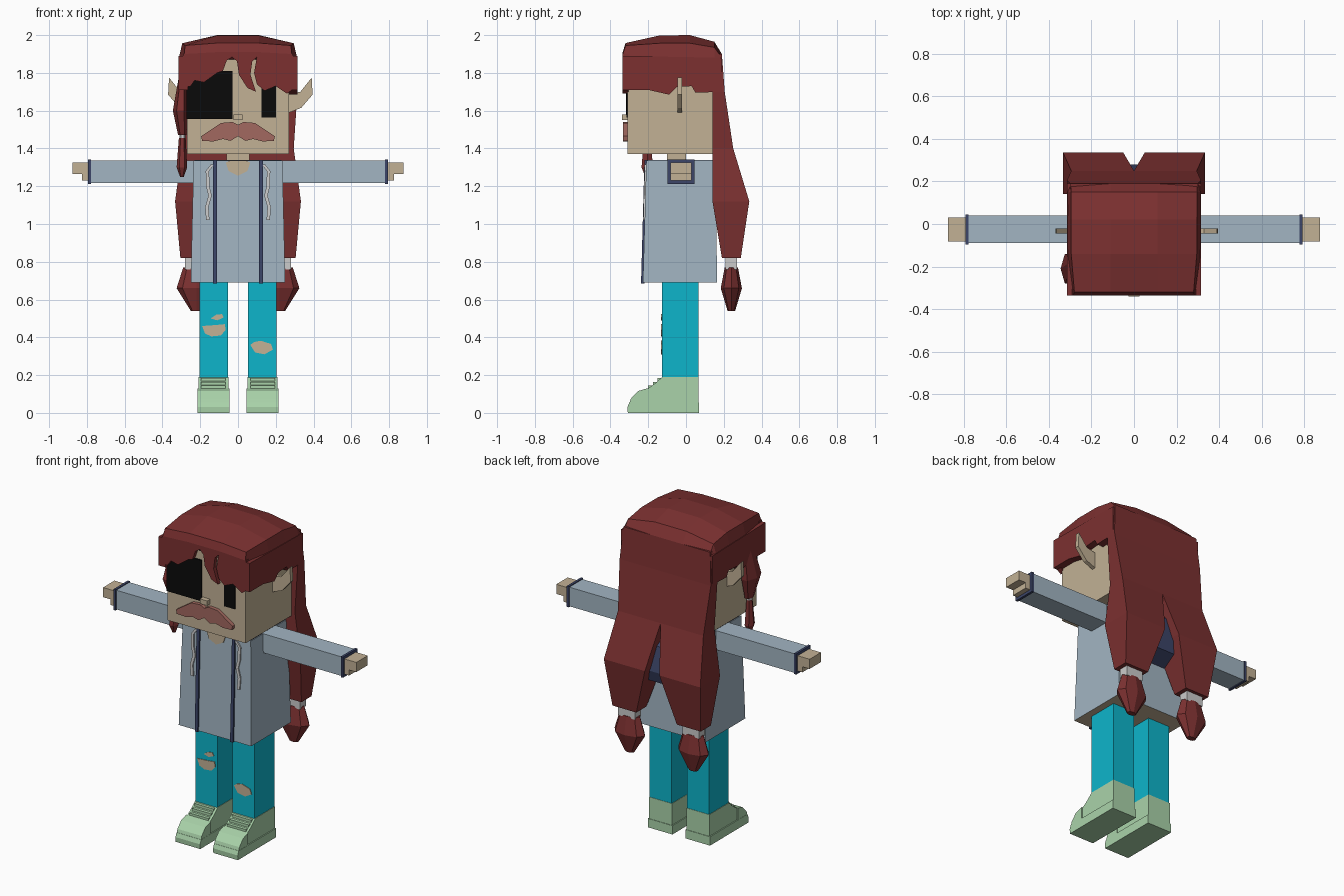
import bpy, bmesh, math

if "Cube" in bpy.data.objects:
    bpy.data.objects.remove(bpy.data.objects["Cube"], do_unlink=True)


def material(name, r, g, b):
    m = bpy.data.materials.new(name)
    m.use_nodes = True
    m.diffuse_color = (r, g, b, 1)
    bsdf = next(n for n in m.node_tree.nodes if n.type == 'BSDF_PRINCIPLED')
    bsdf.inputs["Base Color"].default_value = (r, g, b, 1)
    return m


HAIR = material("dark red hair", .2, .03, .03)
SKIN = material("tan skin", .54, .44, .3)
SHIRT = material("grey blue cloth", .36, .46, .54)
NAVY = material("navy trim", .045, .06, .14)
CYAN = material("cyan trousers", .004, .46, .6)
MINT = material("mint shoes", .4, .65, .4)
BLACK = material("black", .003, .003, .003)
ROSE = material("rose brown moustache", .36, .14, .115)
WHITE = material("light grey cord", .6, .6, .6)


def loft(name, rings, mat):
    """Skin a stack of equal rings and close both ends."""
    bm = bmesh.new()
    loops = [[bm.verts.new(p) for p in ring] for ring in rings]
    n = len(loops[0])
    for a, b in zip(loops, loops[1:]):
        for i in range(n):
            j = (i + 1) % n
            bm.faces.new((a[i], a[j], b[j], b[i]))
    bm.faces.new(loops[0][::-1])
    bm.faces.new(loops[-1])
    bmesh.ops.recalc_face_normals(bm, faces=bm.faces)
    me = bpy.data.meshes.new(name)
    bm.to_mesh(me)
    bm.free()
    me.materials.append(mat)
    ob = bpy.data.objects.new(name, me)
    bpy.context.collection.objects.link(ob)
    return ob


def rect(x0, x1, y0, y1, z):
    return [(x0, y0, z), (x1, y0, z), (x1, y1, z), (x0, y1, z)]


def box(name, x0, x1, y0, y1, z0, z1, mat):
    return loft(name, [rect(x0, x1, y0, y1, z0), rect(x0, x1, y0, y1, z1)], mat)


def plate(name, pts, y0, y1, mat):
    """Outline in x, z pushed along y."""
    return loft(name, [[(x, y, z) for x, z in pts] for y in (y0, y1)], mat)


def side_plate(name, pts, x0, x1, mat):
    """Outline in y, z pushed along x."""
    return loft(name, [[(x, y, z) for y, z in pts] for x in (x0, x1)], mat)


def gem(name, rings, mat, sides=8):
    """Rings of (cx, cy, z, rx, ry)."""
    ang = [2 * math.pi * i / sides for i in range(sides)]
    return loft(name, [[(cx + rx * math.cos(a), cy + ry * math.sin(a), z) for a in ang]
                       for cx, cy, z, rx, ry in rings], mat)


def mirrored(ob, name):
    """Copy an object across the x = 0 plane."""
    me = ob.data.copy()
    for v in me.vertices:
        v.co.x *= -1
    me.flip_normals()
    twin = bpy.data.objects.new(name, me)
    bpy.context.collection.objects.link(twin)
    return twin


def pair(part, build, *args):
    ob = build("left_" + part, *args)
    mirrored(ob, "right_" + part)
    return ob


# Head and neck
box("head", -.27, .27, -.31, .14, 1.37, 1.89, SKIN)
box("neck", -.06, .06, -.1, 0, 1.3, 1.38, SKIN)
box("nose", -.025, .025, -.34, -.3, 1.55, 1.58, SKIN)
box("eye_patch", -.272, -.03, -.318, -.309, 1.555, 1.81, BLACK)
box("left_eye", .125, .2, -.316, -.308, 1.565, 1.75, BLACK)
half = [(0, 1.525), (.03, 1.54), (.09, 1.535), (.15, 1.495), (.195, 1.465), (.19, 1.44),
        (.13, 1.437), (.08, 1.45), (.04, 1.44), (0, 1.465)]
plate("moustache", half + [(-x, z) for x, z in half[-2:0:-1]], -.333, -.305, ROSE)

# Pointed ears, the right one shorter
ear = [(.26, 1.685), (.33, 1.7), (.39, 1.775), (.395, 1.685), (.335, 1.615), (.26, 1.585)]
plate("left_ear", ear, -.045, -.02, SKIN)
plate("right_ear", [(.025 - x, z) for x, z in ear], -.045, -.02, SKIN)

# Hair cap: arches from front to back
arches = []
for y, w, edge, top in [(-.335, .285, 1.9, 1.91), (-.32, .28, 1.945, 1.958), (-.14, .295, 1.957, 1.998),
                        (.02, .295, 1.957, 2), (.15, .295, 1.935, 1.965), (.19, .295, 1.88, 1.9)]:
    right = [(-w - .02, y, 1.86), (-w, y, edge), (-.11, y, top)]
    arches.append(right + [(-x, y, z) for x, y, z in right[::-1]])
for ring in arches[:2]:
    for k in (0, -1):
        ring[k] = (math.copysign(.29, ring[k][0]), ring[k][1], 1.885)
for ring in arches[1:-1]:
    for k in (0, -1):
        ring[k] = (ring[k][0], ring[k][1], 1.87)
loft("hair_cap", arches, HAIR)
fringe = [(-.29, 1.9), (-.3, 1.72), (-.25, 1.73), (-.23, 1.76), (-.18, 1.75), (-.11, 1.8), (-.08, 1.81),
          (-.06, 1.865), (-.03, 1.885), (-.005, 1.86), (.005, 1.79), (.05, 1.72), (.095, 1.7),
          (.066, 1.79), (.075, 1.86), (.1, 1.885), (.085, 1.8), (.1, 1.74), (.14, 1.705),
          (.2, 1.73), (.26, 1.69), (.3, 1.72), (.29, 1.9)]
plate("fringe", fringe, -.335, -.305, HAIR)
side = [(-.335, 1.89), (-.335, 1.71), (-.2, 1.71), (-.09, 1.685), (-.05, 1.725), (.03, 1.73),
        (.05, 1.695), (.19, 1.7), (.19, 1.88)]
pair("side_hair", side_plate, side, .265, .315, HAIR)

# Long back hair in two tails, each with a tie and a tuft
tail = [rect(0, .3, .12, .19, 1.9), rect(0, .315, .14, .205, 1.7), rect(0, .295, .14, .25, 1.4),
        rect(.05, .333, .14, .335, 1.12), rect(.14, .305, .19, .29, .82)]
pair("back_tail", loft, tail, HAIR)
pair("tail_tie", box, .165, .28, .21, .27, .76, .825, WHITE)
pair("tail_tuft", gem, [(.22, .24, .77, .07, .035), (.22, .24, .66, .105, .056),
                        (.22, .24, .54, .03, .02)], HAIR)

# Braided lock beside the right cheek
gem("side_lock", [(-.295, -.19, 1.77, .02, .05), (-.305, -.21, 1.6, .04, .08),
                  (-.295, -.205, 1.47, .022, .035)], HAIR, 6)
gem("lock_tie", [(-.295, -.205, z, .016, .02) for z in (1.43, 1.48)], WHITE, 6)
gem("lock_tuft", [(-.295, -.205, 1.455, .018, .02), (-.297, -.205, 1.3, .028, .035),
                  (-.297, -.205, 1.25, .01, .012)], HAIR, 6)

# Long shirt, tan underneath
body = loft("shirt", [rect(-.25, .25, -.228, .165, .69), rect(-.235, .235, -.21, .155, 1.335)], SHIRT)
body.data.materials.append(SKIN)
for f in body.data.polygons:
    if f.normal.z < -.9:
        f.material_index = 1
pair("shirt_trim", loft, [rect(.112, .132, -.238, -.22, .685), rect(.112, .132, -.22, -.2, 1.338)], NAVY)
box("collar", -.23, .23, -.2, .15, 1.33, 1.34, NAVY)
plate("neckline", [(-.065, 1.325), (-.05, 1.28), (0, 1.255), (.05, 1.28), (.065, 1.325), (.04, 1.337), (-.04, 1.337)],
      -.218, -.205, SKIN)
hood = [(.15, 1.33), (.25, 1.25), (.28, 1.1), (.26, 1.03), (.15, .98)]
side_plate("hood", hood, -.14, .14, NAVY)

# Draw cords follow the slope of the chest
cord = [(.135, 1.315), (.162, 1.28), (.16, 1.2), (.148, 1.15), (.165, 1.09), (.16, 1.02)]
pair("draw_cord", loft, [rect(x - .009, x + .009, y - .008, y + .008, z)
                         for x, z in cord for y in [-.21 - (1.335 - z) * .028]], WHITE)

# Arms, cuffs and blocky hands
pair("sleeve", box, .2, .785, -.09, .04, 1.218, 1.337, SHIRT)
pair("cuff", box, .778, .793, -.097, .045, 1.213, 1.342, NAVY)
pair("hand", box, .78, .875, -.082, .03, 1.265, 1.325, SKIN)
pair("fingers", box, .78, .825, -.082, .03, 1.23, 1.27, SKIN)

# Trousers with torn knees
pair("trouser_leg", box, .053, .205, -.128, .065, .15, .71, CYAN)
tears = {
    "right_knee_tear": [(-.19, .46), (-.175, .42), (-.14, .405), (-.09, .41), (-.065, .44), (-.07, .47), (-.12, .465)],
    "right_thigh_tear": [(-.145, .5), (-.11, .49), (-.075, .505), (-.085, .523), (-.115, .52)],
    "left_knee_tear": [(.065, .36), (.09, .32), (.14, .31), (.185, .335), (.175, .365), (.12, .382), (.085, .375)],
}
for name, pts in tears.items():
    plate(name, pts, -.132, -.125, SKIN)

# Shoes: sole, stepped upper, toe cap and lace bars
sole = [(.07, 0), (.07, .055), (-.3, .055), (-.31, .03), (-.308, 0)]
upper = [(.067, .04), (.067, .19), (-.125, .19), (-.165, .155), (-.2, .13), (-.22, .12), (-.22, .04)]
toe = [(-.205, .04), (-.205, .13), (-.255, .115), (-.292, .075), (-.303, .04)]
pair("shoe_sole", side_plate, sole, .045, .215, MINT)
pair("shoe_upper", side_plate, upper, .051, .208, MINT)
pair("shoe_toe", side_plate, toe, .046, .214, MINT)
for i in range(3):
    y, z = -.138 - i * .025, .178 - i * .02
    pair(f"lace_{i + 1}", box, .065, .195, y - .012, y + .012, z - .012, z + .006, MINT)
